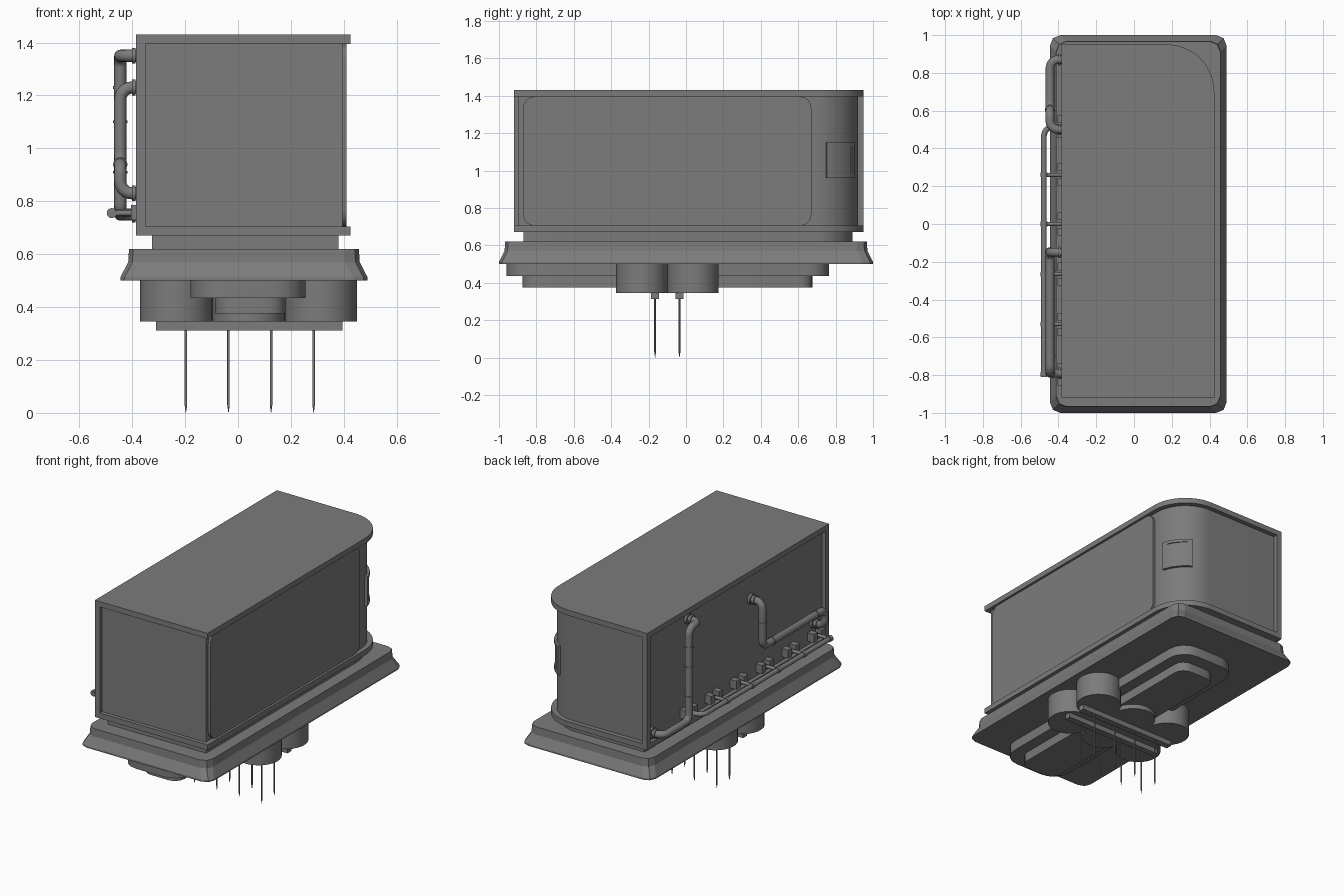
import bpy, bmesh, math
from mathutils import Vector, Matrix

if "Cube" in bpy.data.objects:
    bpy.data.objects.remove(bpy.data.objects["Cube"])

dark = bpy.data.materials.new("dark_grey")
dark.diffuse_color = (0.2, 0.2, 0.2, 1)
dark.use_nodes = True
dark.node_tree.nodes["Principled BSDF"].inputs["Base Color"].default_value = dark.diffuse_color


def finish(name, bm, angle=28):
    bmesh.ops.recalc_face_normals(bm, faces=bm.faces)
    me = bpy.data.meshes.new(name)
    bm.to_mesh(me)
    bm.free()
    me.materials.clear()
    me.materials.append(dark)
    me.shade_smooth()
    me.set_sharp_from_angle(angle=math.radians(angle))
    ob = bpy.data.objects.new(name, me)
    bpy.context.collection.objects.link(ob)
    return ob


def rounded(a0, a1, b0, b1, radii, seg=4):
    """Rounded rectangle; radii ordered (+,+), (-,+), (-,-), (+,-)."""
    pts = []
    for i, r in enumerate(radii):
        sa, sb = ((1, 1), (-1, 1), (-1, -1), (1, -1))[i]
        a, b = (a1 if sa > 0 else a0), (b1 if sb > 0 else b0)
        if r == 0:
            pts.append((a, b))
            continue
        for k in range(seg + 1):
            t = math.radians(90 * i + 90 * k / seg)
            pts.append((a - sa * r + r * math.cos(t), b - sb * r + r * math.sin(t)))
    return pts


def loft(bm, rings):
    """Closed solid through matching rings of 3D points."""
    rows = [[bm.verts.new(p) for p in ring] for ring in rings]
    n = len(rows[0])
    for lo, hi in zip(rows, rows[1:]):
        for i in range(n):
            j = (i + 1) % n
            bm.faces.new((lo[i], lo[j], hi[j], hi[i]))
    bm.faces.new(rows[0][::-1])
    bm.faces.new(rows[-1])


def slab(name, pts, z0, z1):
    bm = bmesh.new()
    loft(bm, [[(x, y, z) for x, y in pts] for z in (z0, z1)])
    return finish(name, bm)


def add_box(bm, x0, x1, y0, y1, z0, z1):
    m = Matrix.Translation(((x0 + x1) / 2, (y0 + y1) / 2, (z0 + z1) / 2))
    bmesh.ops.create_cube(bm, size=1, matrix=m @ Matrix.Diagonal((x1 - x0, y1 - y0, z1 - z0, 1)))


def add_rod(bm, p, q, r0, r1=None, seg=20):
    p, q = Vector(p), Vector(q)
    d = q - p
    m = Matrix.Translation((p + q) / 2) @ d.to_track_quat('Z', 'Y').to_matrix().to_4x4()
    bmesh.ops.create_cone(bm, cap_ends=True, segments=seg, radius1=r0,
                          radius2=r0 if r1 is None else r1, depth=d.length, matrix=m)


def pipe(name, pts, radius, bend):
    """Tube along a path with filleted corners."""
    pts = [Vector(p) for p in pts]
    path = [pts[0]]
    for a, b, c in zip(pts, pts[1:], pts[2:]):
        u, v = (a - b).normalized(), (c - b).normalized()
        centre = b + (u + v) * bend
        for k in range(7):
            t = math.radians(15 * k)
            path.append(centre - v * bend * math.cos(t) - u * bend * math.sin(t))
    path.append(pts[-1])
    cu = bpy.data.curves.new(name, 'CURVE')
    cu.dimensions = '3D'
    cu.bevel_depth = radius
    cu.bevel_resolution = 6
    cu.use_fill_caps = True
    sp = cu.splines.new('POLY')
    sp.points.add(len(path) - 1)
    for s, p in zip(sp.points, path):
        s.co = (*p, 1)
    tmp = bpy.data.objects.new(name, cu)
    bpy.context.collection.objects.link(tmp)
    bpy.context.view_layer.update()
    me = bpy.data.meshes.new_from_object(tmp.evaluated_get(bpy.context.evaluated_depsgraph_get()))
    bpy.data.objects.remove(tmp)
    bm = bmesh.new()
    bm.from_mesh(me)
    finish(name, bm, 50)


# Skirted base with eased corners
bm = bmesh.new()
rings = []
for z, s in ((0.50, 0), (0.512, 0), (0.57, 0.03), (0.62, 0.033)):
    pts = rounded(-0.445 + s, 0.49 - s, -1 + s, 1 - s, [0.055] * 4, 2)
    rings.append([(x, y, z) for x, y in pts])
loft(bm, rings)
finish("base", bm, 20)

# Cabin: plinth, recessed walls, rims and corner posts
slab("plinth", rounded(-0.325, 0.38, -0.87, 0.89, (0.21, 0, 0, 0), 16), 0.61, 0.68)
slab("cabin_walls", rounded(-0.36, 0.395, -0.895, 0.92, (0.23, 0, 0, 0), 20), 0.69, 1.41)
outline = rounded(-0.385, 0.425, -0.92, 0.95, (0.25, 0, 0, 0), 20)
slab("bottom_rim", outline, 0.67, 0.705)
slab("roof", outline, 1.395, 1.43)
bm = bmesh.new()
for y0, y1 in ((-0.92, -0.885), (0.915, 0.95)):
    add_box(bm, -0.385, -0.35, y0, y1, 0.70, 1.40)
finish("corner_posts", bm)

# Long side panel
bm = bmesh.new()
pts = rounded(-0.87, 0.67, 0.705, 1.395, [0.06] * 4, 6)
loft(bm, [[(x, y, z) for y, z in pts] for x in (0.39, 0.41)])
finish("side_panel", bm)


# Small window wrapped on the rounded corner
def curved_plate(bm, a0, a1, z0, z1, r, n):
    rings = []
    for k in range(n + 1):
        t = math.radians(a0 + (a1 - a0) * k / n)
        rings.append([(0.165 + q * math.cos(t), 0.69 + q * math.sin(t), z)
                      for q, z in ((0.22, z0), (r, z0), (r, z1), (0.22, z1))])
    loft(bm, rings)


bm = bmesh.new()
for a0, a1, z0, z1, n in ((15, 22, 0.96, 1.15, 2), (53, 60, 0.96, 1.15, 2),
                          (22, 53, 0.96, 0.98, 8), (22, 53, 1.13, 1.15, 8)):
    curved_plate(bm, a0, a1, z0, z1, 0.246, n)
finish("window_frame", bm)
bm = bmesh.new()
curved_plate(bm, 22, 53, 0.98, 1.13, 0.241, 8)
finish("window_pane", bm)

# Stepped plates under the base
slab("upper_under_plate", rounded(-0.18, 0.255, -0.96, 0.765, [0.12] * 4, 4), 0.435, 0.505)
slab("lower_under_plate", rounded(-0.085, 0.18, -0.875, 0.675, [0.07] * 4, 4), 0.375, 0.44)

# Lobed mount: scalloped outline of six joined round feet
r = 0.137
xs, ys = (0.3135, 0.04, -0.2335), (-0.237, 0.037)
lobes = [(xs[0], ys[1], -90, 180), (xs[1], ys[1], 0, 180), (xs[2], ys[1], 0, 270),
         (xs[2], ys[0], 90, 360), (xs[1], ys[0], 180, 360), (xs[0], ys[0], 180, 450)]
pts = []
for x, y, a0, a1 in lobes:
    for k in range(20):
        t = math.radians(a0 + (a1 - a0) * k / 20)
        pts.append((x + r * math.cos(t), y + r * math.sin(t)))
slab("lobed_mount", pts, 0.345, 0.505)

# Two rails carrying the pins
bm = bmesh.new()
pins = bmesh.new()
for y in (-0.165, -0.035):
    add_box(bm, -0.31, 0.395, y - 0.021, y + 0.021, 0.312, 0.35)
    for i in range(4):
        x = -0.197 + 0.161 * i
        add_rod(pins, (x, y, 0.32), (x, y, 0.03), 0.005, seg=10)
        add_rod(pins, (x, y, 0.03), (x, y, 0), 0.005, 0.0005, seg=10)
finish("pin_rails", bm)
finish("pins", pins, 50)

# Thick pipes on the left wall
W, P = -0.355, -0.445
pipe("back_pipe", [(W, 0.5, 1.35), (P, 0.5, 1.35), (P, 0.605, 1.35), (P, 0.605, 0.75),
                   (P, 0.87, 0.75), (W, 0.87, 0.75)], 0.023, 0.045)
pipe("front_pipe", [(W, -0.15, 1.23), (P, -0.15, 1.23), (P, -0.15, 0.94), (P, -0.79, 0.94),
                    (P, -0.79, 0.83), (W, -0.79, 0.83)], 0.023, 0.045)
bm = bmesh.new()
for y, z in ((0.5, 1.35), (0.87, 0.75), (-0.15, 1.23), (-0.79, 0.83)):
    add_rod(bm, (-0.35, y, z), (-0.375, y, z), 0.034)
    add_rod(bm, (-0.388, y, z), (-0.400, y, z), 0.030)
for y, z in ((0.605, 1.23), (0.605, 1.10), (0.605, 0.91), (-0.15, 1.10)):
    add_rod(bm, (P, y, z - 0.005), (P, y, z + 0.005), 0.027)
for y in (-0.25, -0.70):
    add_rod(bm, (P, y - 0.005, 0.94), (P, y + 0.005, 0.94), 0.027)
finish("pipe_flanges", bm)

# Thin manifold with branches and wall blocks
pipe("manifold_pipe", [(W, 0.515, 0.755), (-0.477, 0.515, 0.755), (-0.477, -0.81, 0.755)], 0.015, 0.05)
branches = bmesh.new()
blocks = bmesh.new()
for y in (0.515, 0.26, 0, -0.265, -0.53, -0.795):
    if y < 0.5:
        add_rod(branches, (W, y, 0.755), (-0.49, y, 0.755), 0.011, seg=16)
        add_rod(branches, (-0.477, y - 0.012, 0.755), (-0.477, y + 0.012, 0.755), 0.019, seg=20)
    for s in (-0.04, 0.04):
        add_box(blocks, -0.405, -0.355, y + s - 0.02, y + s + 0.02, 0.73, 0.785)
finish("manifold_branches", branches)
finish("manifold_blocks", blocks)
